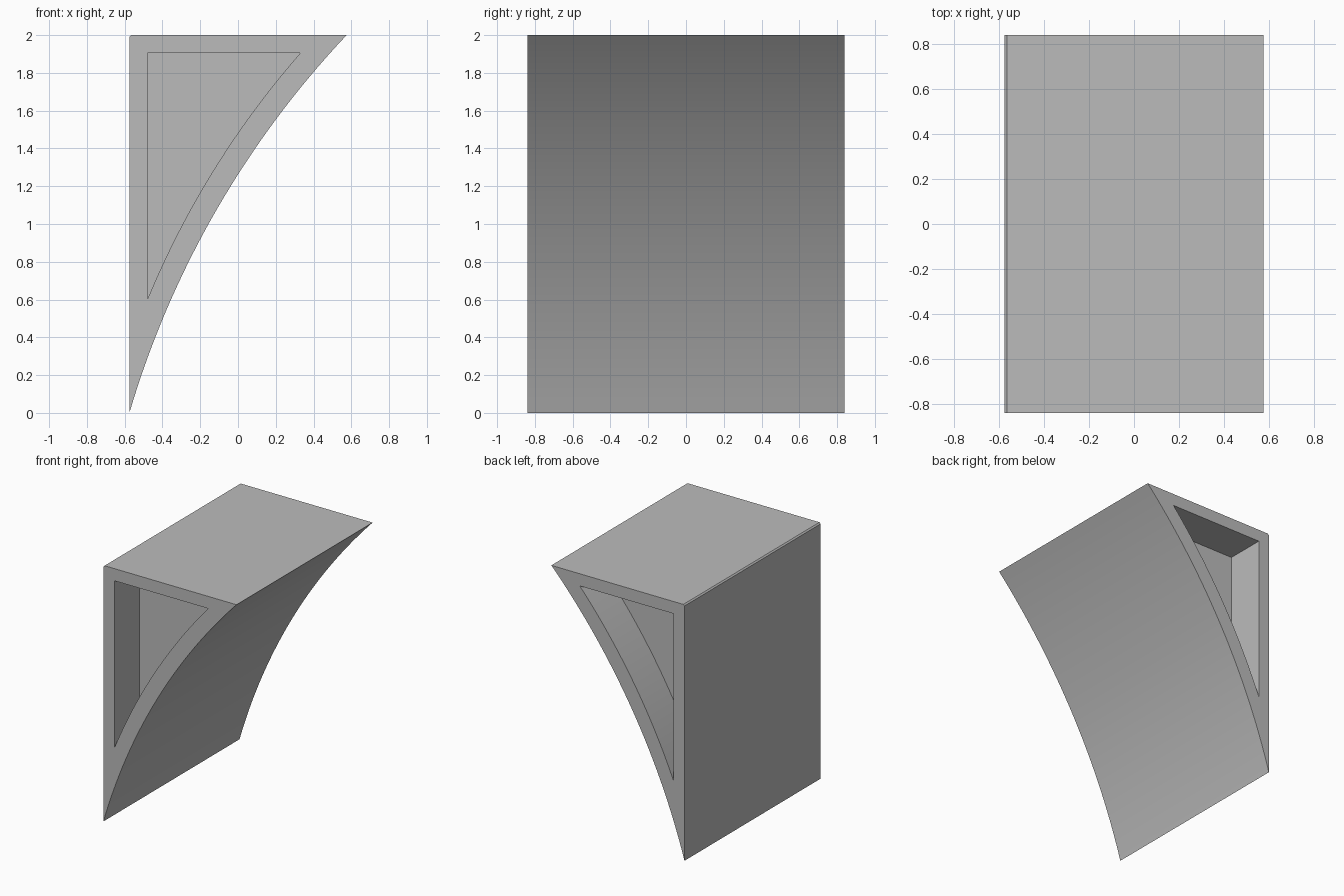
import bpy
import bmesh
import math
from mathutils import Vector

if "Cube" in bpy.data.objects:
    bpy.data.objects.remove(bpy.data.objects["Cube"], do_unlink=True)

HALF_DEPTH = 0.84
POCKET = 0.31
SEGMENTS = 32


def arc(start, end, rise):
    """Circular arc from start to end, bulging to the left of travel."""
    a, b = Vector(start), Vector(end)
    chord = b - a
    half = chord.length / 2
    radius = (half * half + rise * rise) / (2 * rise)
    side = Vector((-chord.y, chord.x)).normalized()
    centre = (a + b) / 2 + side * (rise - radius)
    sweep = math.asin(half / radius)
    along = chord.normalized()
    points = []
    for i in range(SEGMENTS + 1):
        t = sweep * (2 * i / SEGMENTS - 1)
        points.append(centre + (along * math.sin(t) + side * math.cos(t)) * radius)
    return points


# Side profiles: the bracket outline with a tiny chamfer, and its pocket
outline = arc((-0.575, 0), (0.575, 2), 0.136)
outline += [Vector((-0.565, 2)), Vector((-0.575, 1.99))]
pocket = arc((-0.48, 0.6), (0.33, 1.905), 0.063) + [Vector((-0.48, 1.905))]

bm = bmesh.new()


def ring(profile, y):
    return [bm.verts.new((p.x, y, p.y)) for p in profile]


def loop_edges(verts):
    return [bm.edges.new((v, verts[i - 1])) for i, v in enumerate(verts)]


def bridge(first, second):
    for i in range(len(first)):
        bm.faces.new((first[i - 1], first[i], second[i], second[i - 1]))


# Flat rims with recessed pockets on the front and the back
outer_rings = []
for side in (-1, 1):
    outer = ring(outline, side * HALF_DEPTH)
    mouth = ring(pocket, side * HALF_DEPTH)
    floor = ring(pocket, side * (HALF_DEPTH - POCKET))
    bmesh.ops.triangle_fill(bm, edges=loop_edges(outer) + loop_edges(mouth),
                            use_beauty=True, normal=(0, side, 0))
    bridge(mouth, floor)
    bm.faces.new(floor)
    outer_rings.append(outer)

# Top, back plate and curved underside
bridge(*outer_rings)
bmesh.ops.recalc_face_normals(bm, faces=bm.faces)

mesh = bpy.data.meshes.new("curved_bracket")
bm.to_mesh(mesh)
bm.free()
bracket = bpy.data.objects.new("curved_bracket", mesh)
bpy.context.collection.objects.link(bracket)

grey = bpy.data.materials.new("plain grey")
grey.use_nodes = True
colour = (0.5, 0.5, 0.5, 1)
grey.diffuse_color = colour
grey.node_tree.nodes["Principled BSDF"].inputs["Base Color"].default_value = colour
mesh.materials.append(grey)

# Smooth the curved surfaces, keep the edges crisp
bpy.ops.object.select_all(action="DESELECT")
bracket.select_set(True)
bpy.context.view_layer.objects.active = bracket
bpy.ops.object.shade_smooth_by_angle(angle=math.radians(30))
